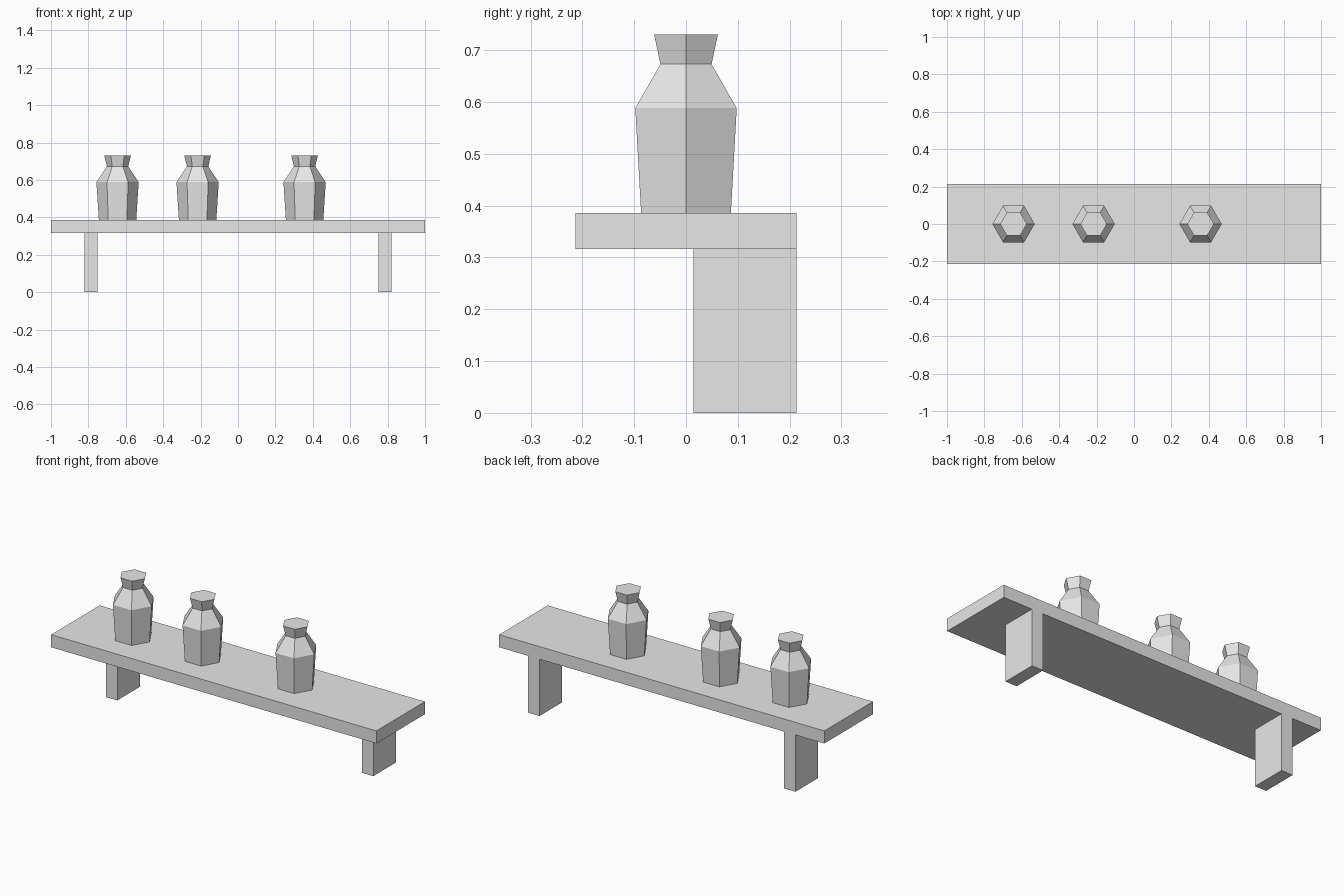
import bpy, bmesh
from math import cos, sin, tau

cube = bpy.data.objects.get("Cube")
if cube:
    bpy.data.objects.remove(cube, do_unlink=True)

# Single plain grey material
GREY = (0.8, 0.8, 0.8, 1)
grey = bpy.data.materials.new("light_grey")
grey.use_nodes = True
grey.diffuse_color = GREY
grey.node_tree.nodes["Principled BSDF"].inputs["Base Color"].default_value = GREY

BOARD_BOTTOM, BOARD_TOP = 0.316, 0.386
HALF_DEPTH = 0.213


def add_object(name, bm):
    bmesh.ops.recalc_face_normals(bm, faces=bm.faces)
    mesh = bpy.data.meshes.new(name)
    bm.to_mesh(mesh)
    bm.free()
    mesh.materials.append(grey)
    obj = bpy.data.objects.new(name, mesh)
    bpy.context.collection.objects.link(obj)
    return obj


def box(name, low, high):
    bm = bmesh.new()
    bmesh.ops.create_cube(bm, size=1)
    for v in bm.verts:
        v.co = [h if c > 0 else l for c, l, h in zip(v.co, low, high)]
    return add_object(name, bm)


def lathe(name, profile, sides, location):
    """Low-poly closed solid from (radius, height) rings."""
    bm = bmesh.new()
    rings = [[bm.verts.new((r * cos(tau * i / sides), r * sin(tau * i / sides), z))
              for i in range(sides)] for r, z in profile]
    for lower, upper in zip(rings, rings[1:]):
        for i in range(sides):
            j = (i + 1) % sides
            bm.faces.new((lower[i], lower[j], upper[j], upper[i]))
    bm.faces.new(rings[0])
    bm.faces.new(rings[-1])
    obj = add_object(name, bm)
    obj.location = location
    return obj


# Shelf board
box("shelf_board", (-1, -HALF_DEPTH, BOARD_BOTTOM), (1, HALF_DEPTH, BOARD_TOP))

# Supports under the rear half
for side, x in (("right", -0.787), ("left", 0.787)):
    box(side + "_support", (x - 0.035, 0.014, 0), (x + 0.035, HALF_DEPTH, BOARD_BOTTOM))

# Hexagonal jars: base, shoulder, neck, flared rim
JAR_PROFILE = [(0.1, 0), (0.113, 0.202), (0.057, 0.287), (0.071, 0.344)]
for label, x in (("right", -0.644), ("middle", -0.216), ("left", 0.356)):
    lathe(label + "_jar", JAR_PROFILE, 6, (x, 0, BOARD_TOP))
